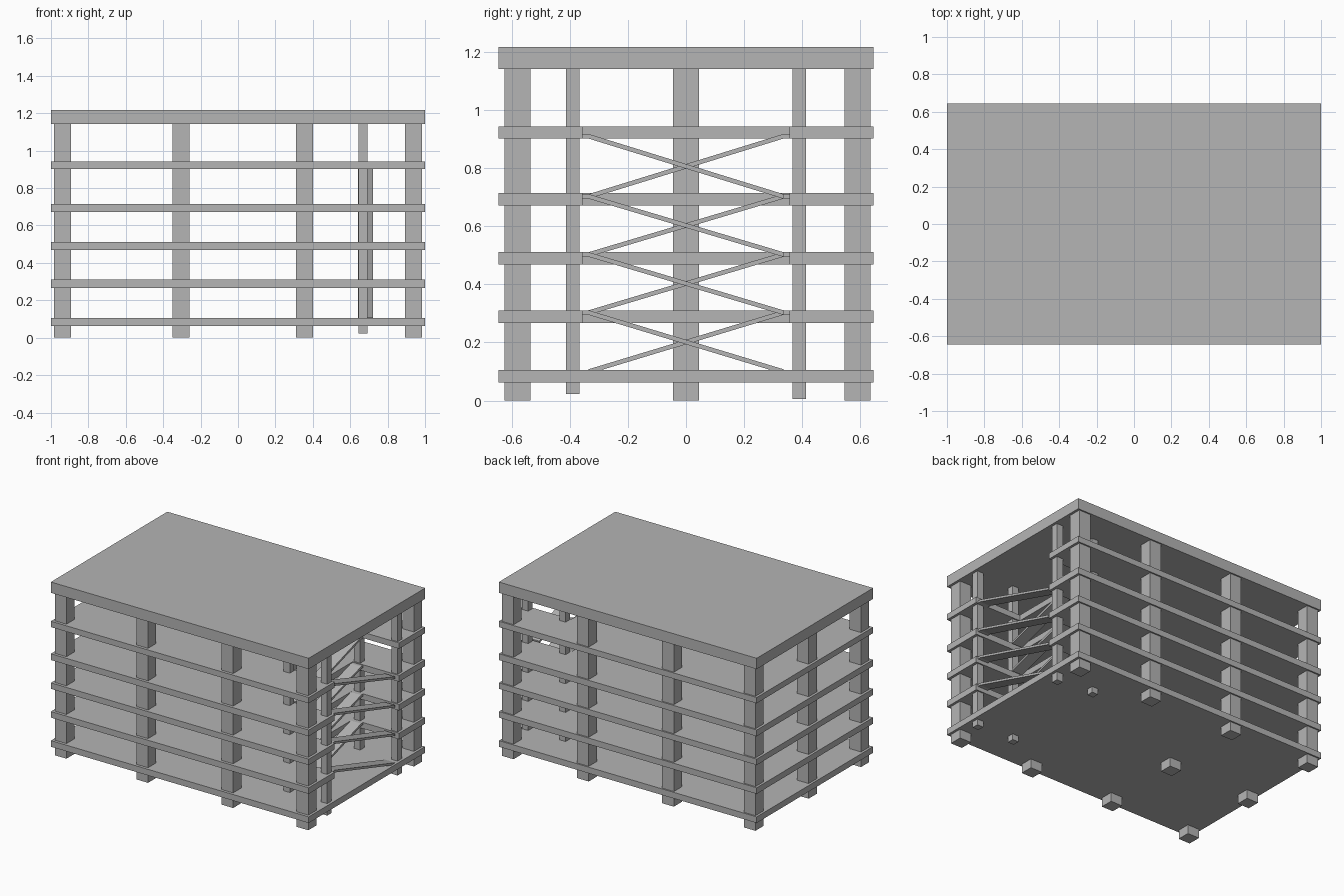
import bpy, bmesh
from mathutils import Vector

cube = bpy.data.objects.get("Cube")
if cube:
    bpy.data.objects.remove(cube, do_unlink=True)

concrete = bpy.data.materials.new("concrete grey")
concrete.use_nodes = True
grey = (0.46, 0.46, 0.46, 1)
concrete.diffuse_color = grey
concrete.node_tree.nodes["Principled BSDF"].inputs["Base Color"].default_value = grey


def prism(name, outline, depth):
    """Extrude a flat 3D outline along the depth vector."""
    bm = bmesh.new()
    face = bm.faces.new([bm.verts.new(p) for p in outline])
    result = bmesh.ops.extrude_face_region(bm, geom=[face], use_keep_orig=True)
    moved = [g for g in result["geom"] if isinstance(g, bmesh.types.BMVert)]
    bmesh.ops.translate(bm, verts=moved, vec=Vector(depth))
    bmesh.ops.recalc_face_normals(bm, faces=bm.faces)
    mesh = bpy.data.meshes.new(name)
    bm.to_mesh(mesh)
    bm.free()
    mesh.materials.append(concrete)
    obj = bpy.data.objects.new(name, mesh)
    bpy.context.collection.objects.link(obj)


def slab(name, outline, z0, z1):
    prism(name, [(x, y, z0) for x, y in outline], (0, 0, z1 - z0))


def column(name, x, y, half, z0, z1):
    corners = [(x - half, y - half), (x + half, y - half),
               (x + half, y + half), (x - half, y + half)]
    slab(name, corners, z0, z1)


# Floor slabs: full base and roof, stairwell notch in the storeys between
W, D = 1.0, 0.645
WELL_X, WELL_Y = 0.64, 0.357
full = [(-W, -D), (W, -D), (W, D), (-W, D)]
notched = [(-W, -D), (W, -D), (W, -WELL_Y), (WELL_X, -WELL_Y),
           (WELL_X, WELL_Y), (W, WELL_Y), (W, D), (-W, D)]
slab("base_slab", full, 0.063, 0.106)
floors = [(0.267, 0.31), (0.469, 0.511), (0.671, 0.715), (0.902, 0.943)]
for i, (z0, z1) in enumerate(floors):
    slab(f"floor_slab_{i + 1}", notched, z0, z1)
slab("roof_slab", full, 1.142, 1.218)

# Main columns along front and back, plus the middle row away from the stairwell
XS = [-0.938, -0.305, 0.355, 0.938]
for row, y, xs in (("front", -0.58, XS), ("back", 0.59, XS), ("middle", 0, XS[:2])):
    for i, x in enumerate(xs):
        column(f"{row}_column_{i + 1}", x, y, 0.045, 0, 1.15)

# Slim columns at the stairwell corners
for side, x in (("inner", 0.668), ("outer", 0.958)):
    for end, y in (("front", -0.39), ("back", 0.39)):
        foot = 0.005 if (side, end) == ("outer", "back") else 0.022
        column(f"{side}_{end}_stairwell_post", x, y, 0.024, foot, 1.143)

# Crossing ramps: the inner one rises to the back, the outer one to the front
levels = [0.1, 0.303, 0.503, 0.703, 0.91]
for i, (low, high) in enumerate(zip(levels, levels[1:])):
    for side, x, way in (("inner", 0.641, 1), ("outer", 0.905, -1)):
        y, t = 0.335, 0.008
        profile = [(-y, low - t), (-y, low + t), (y, high + t),
                   (WELL_Y, high + t), (WELL_Y, high - t), (y, high - t)]
        prism(f"{side}_ramp_{i + 1}", [(x, way * a, z) for a, z in profile], (0.08, 0, 0))
